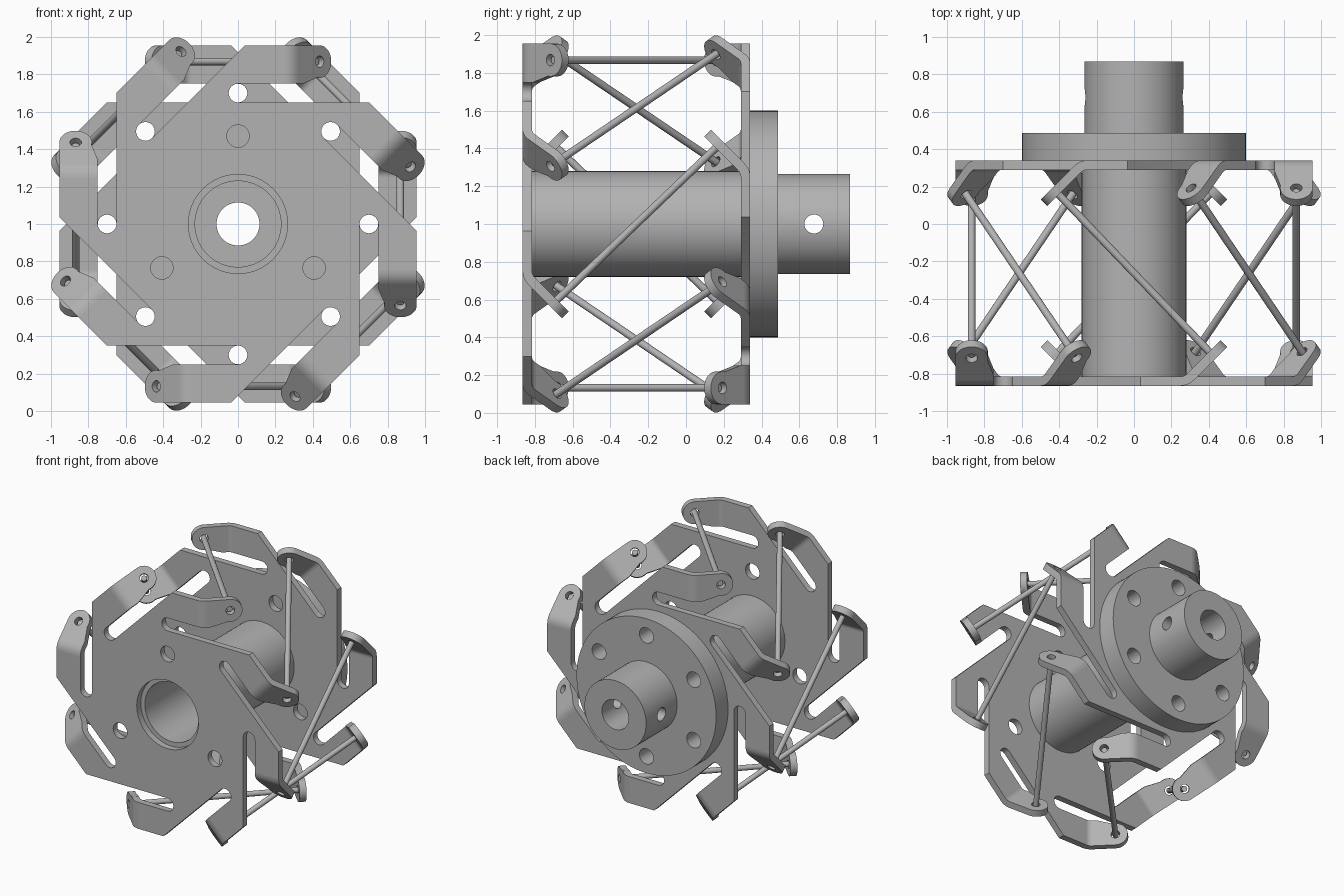
import bpy, bmesh, math
from math import sin, cos, pi, radians
from mathutils import Matrix, Vector

if "Cube" in bpy.data.objects:
    bpy.data.objects.remove(bpy.data.objects["Cube"])

T = 0.05                       # sheet thickness
R, U0, A = 0.10, 0.2486, pi / 4  # bend radius, bend start, bend angle
V_IN, V_OUT = 0.75, 0.955      # arm edges
STAND = Matrix.Rotation(pi / 2, 4, 'X')

metal = bpy.data.materials.new("grey_metal")
metal.diffuse_color = (0.45, 0.45, 0.45, 1)
metal.use_nodes = True
metal.node_tree.nodes["Principled BSDF"].inputs["Base Color"].default_value = metal.diffuse_color


def circle(r, n=48, cx=0, cy=0):
    return [(cx + r * cos(2 * pi * k / n), cy + r * sin(2 * pi * k / n)) for k in range(n)]


def sheet(loops, depth):
    """Filled outline with holes, extruded from z = 0 down to -depth."""
    cu = bpy.data.curves.new("outline", 'CURVE')
    cu.dimensions, cu.fill_mode, cu.extrude = '2D', 'BOTH', depth / 2
    for loop in loops:
        sp = cu.splines.new('POLY')
        sp.points.add(len(loop) - 1)
        for p, (x, y) in zip(sp.points, loop):
            p.co = (x, y, 0, 1)
        sp.use_cyclic_u = True
    ob = bpy.data.objects.new("outline", cu)
    bpy.context.collection.objects.link(ob)
    dg = bpy.context.evaluated_depsgraph_get()
    me = bpy.data.meshes.new_from_object(ob.evaluated_get(dg))
    bpy.data.objects.remove(ob)
    bm = bmesh.new()
    bm.from_mesh(me)
    bmesh.ops.remove_doubles(bm, verts=bm.verts, dist=1e-5)
    bmesh.ops.recalc_face_normals(bm, faces=bm.faces)
    bm.to_mesh(me)
    bm.free()
    me.transform(Matrix.Translation((0, 0, -depth / 2)))
    return me


def add(name, me, matrix):
    me.transform(matrix)
    me.materials.clear()
    me.materials.append(metal)
    ob = bpy.data.objects.new(name, me)
    bpy.context.collection.objects.link(ob)
    return ob


def bend_mesh():
    """Curved strip between the flat arm and its tab."""
    bm = bmesh.new()
    rows = []
    for k in range(6):
        a = A * k / 5
        rows.append([bm.verts.new((U0 + r * sin(a), v, -R + r * cos(a)))
                     for r, v in ((R, V_IN), (R, V_OUT), (R - T, V_OUT), (R - T, V_IN))])
    for p, q in zip(rows, rows[1:]):
        for j in range(4):
            bm.faces.new((p[j], p[(j + 1) % 4], q[(j + 1) % 4], q[j]))
    bmesh.ops.recalc_face_normals(bm, faces=bm.faces)
    me = bpy.data.meshes.new("bend")
    bm.to_mesh(me)
    bm.free()
    return me


def tab_mesh():
    """Rounded tab with a rod hole, tilted 45 degrees inward."""
    uc, vc, r = 0.1665, 0.868, 0.087
    pts = [(0, V_IN), (0, V_OUT)]
    pts += [(uc + r * cos(radians(d)), vc + r * sin(radians(d))) for d in range(90, -106, -12)]
    pts += [(0.035, V_IN)]
    me = sheet([pts, circle(0.031, 24, uc, vc)], T)
    me.transform(Matrix.Translation((U0 + R * sin(A), 0, -R + R * cos(A)))
                 @ Matrix.Rotation(A, 4, 'Y'))
    return me


def plate_mesh(hole_start):
    """Eight-armed plate: slotted body, then bends and tabs."""
    outline = []
    for i in range(8):
        arm = [(V_OUT - 0.65 * math.sqrt(2), V_OUT), (U0, V_OUT), (U0, V_IN)]
        arm += [(0.05 * cos(radians(d)), 0.70 + 0.05 * sin(radians(d))) for d in range(90, 271, 15)]
        rot = Matrix.Rotation(-i * pi / 4, 2)
        outline += [tuple(rot @ Vector(p)) for p in arm]
    holes = [circle(0.06, 32, 0.47 * cos(radians(hole_start + d)), 0.47 * sin(radians(hole_start + d)))
             for d in (0, 120, 240)]
    bm = bmesh.new()
    bm.from_mesh(sheet([outline, circle(0.265, 64)] + holes, T))
    for part in (bend_mesh(), tab_mesh()):
        for i in range(8):
            copy = part.copy()
            copy.transform(Matrix.Rotation(-i * pi / 4, 4, 'Z'))
            bm.from_mesh(copy)
    me = bpy.data.meshes.new("plate")
    bm.to_mesh(me)
    bm.free()
    return me


# Two mirrored-handed plates facing each other
add("front_plate", plate_mesh(90), Matrix.Translation((0, -0.865, 1)) @ STAND)
add("back_plate", plate_mesh(105),
    Matrix.Translation((0, 0.34, 1)) @ Matrix.Rotation(pi, 4, 'Z') @ STAND)

# Central tube, flange and boss
add("centre_tube", sheet([circle(0.28, 64), circle(0.23, 64)], 1.105),
    Matrix.Translation((0, -0.815, 1)) @ STAND)
bolts = [circle(0.06, 32, 0.47 * cos(radians(d)), 0.47 * sin(radians(d))) for d in range(30, 390, 60)]
add("flange", sheet([circle(0.60, 96), circle(0.115, 48)] + bolts, 0.147),
    Matrix.Translation((0, 0.34, 1)) @ STAND)
boss = add("boss", sheet([circle(0.265, 64), circle(0.115, 48)], 0.381),
           Matrix.Translation((0, 0.487, 1)) @ STAND)

# Cross hole through the boss
cutter = add("cross_hole_cutter", sheet([circle(0.05, 32)], 0.8),
             Matrix.Translation((0, 0.677, 1)) @ Matrix.Rotation(pi / 2, 4, 'Y')
             @ Matrix.Translation((0, 0, 0.4)))
cutter.hide_render = True
cutter.hide_viewport = True
mod = boss.modifiers.new("cross_hole", 'BOOLEAN')
mod.operation, mod.solver, mod.object = 'DIFFERENCE', 'EXACT', cutter
dg = bpy.context.evaluated_depsgraph_get()
cut = bpy.data.meshes.new_from_object(boss.evaluated_get(dg))
boss.modifiers.clear()
boss.data = cut
bpy.data.objects.remove(cutter)

# Crossing rods from each front tab to the matching back tab
a, b = Vector((0.419, -0.700, 0.868)), Vector((-0.419, 0.175, 0.868))
for i in range(8):
    me = sheet([circle(0.02, 20)], (b - a).length)
    aim = (a - b).to_track_quat('Z', 'Y').to_matrix().to_4x4()
    add(f"rod_{i + 1}", me, Matrix.Translation((0, 0, 1)) @ Matrix.Rotation(i * pi / 4, 4, 'Y')
        @ Matrix.Translation(a) @ aim)

# Smooth curved faces, keep edges sharp
for ob in bpy.context.collection.objects:
    ob.select_set(True)
    bpy.context.view_layer.objects.active = ob
bpy.ops.object.shade_smooth_by_angle(angle=radians(30))
